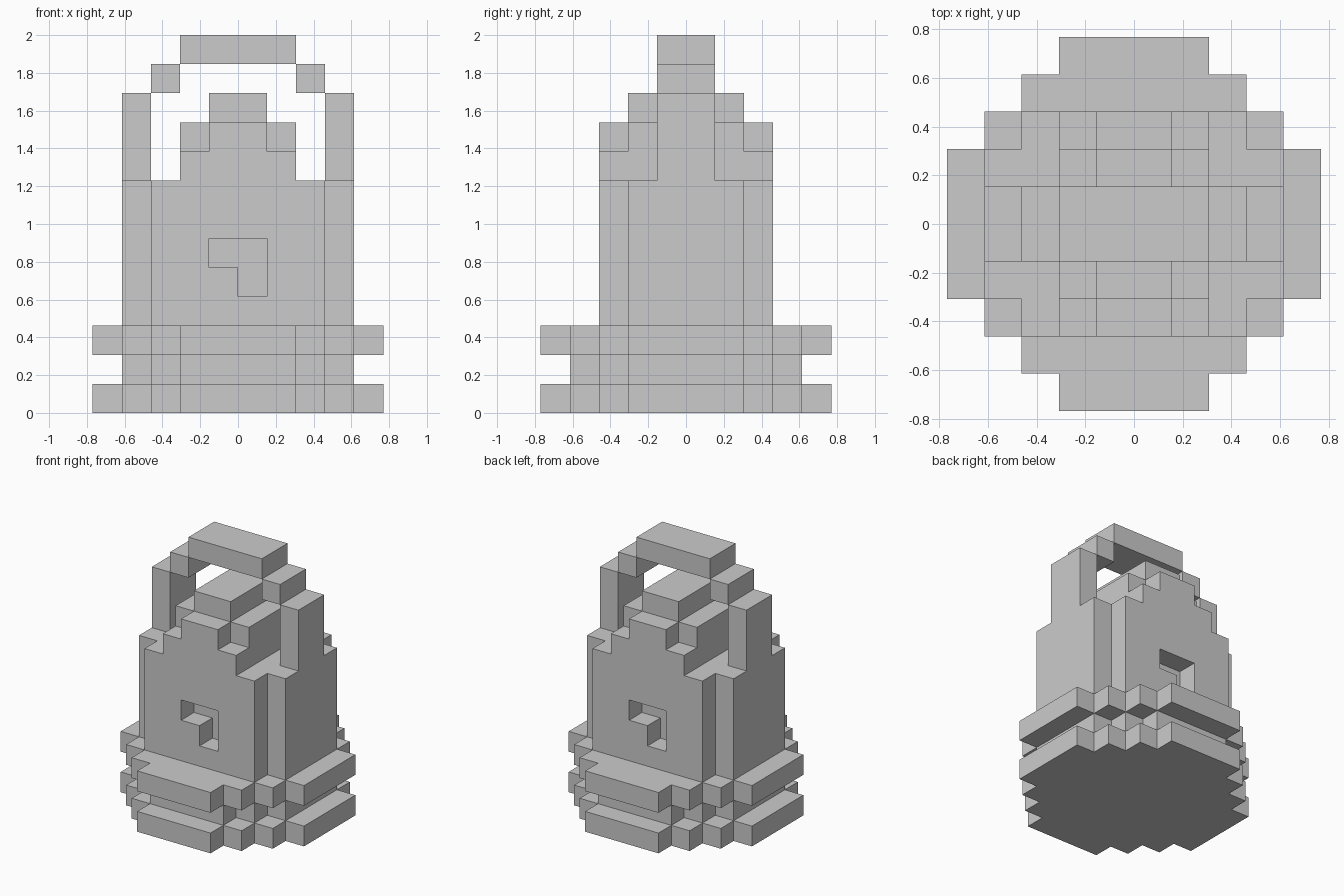
import bpy, bmesh
from mathutils import Vector

if "Cube" in bpy.data.objects:
    bpy.data.objects.remove(bpy.data.objects["Cube"])

U = 2 / 13  # one block


def extrude(name, outlines, axis, lo, hi):
    """Extrude closed 2D outlines (block units) along 'Z' (xy) or 'Y' (xz)."""
    bm = bmesh.new()
    place = (lambda a, b, t: (a, b, t)) if axis == 'Z' else (lambda a, b, t: (a, t, b))
    for pts in outlines:
        face = bm.faces.new([bm.verts.new(Vector(place(a, b, lo)) * U) for a, b in pts])
        geo = bmesh.ops.extrude_face_region(bm, geom=[face])['geom']
        move = Vector(place(0, 0, hi - lo)) * U
        bmesh.ops.translate(bm, vec=move, verts=[v for v in geo if isinstance(v, bmesh.types.BMVert)])
    bmesh.ops.recalc_face_normals(bm, faces=bm.faces)
    mesh = bpy.data.meshes.new(name)
    bm.to_mesh(mesh)
    bm.free()
    obj = bpy.data.objects.new(name, mesh)
    bpy.context.collection.objects.link(obj)
    return obj


def stepped_disc(r):
    """Blocky circle: one staircase quarter turned four times."""
    quarter = [(r, 2)]
    for i in range(1, r - 1):
        quarter += [(r - i, i + 1), (r - i, i + 2)]
    pts = []
    for _ in range(4):
        pts += quarter
        quarter = [(-y, x) for x, y in quarter]
    return pts


def symmetric(half):
    """Mirror a right-hand profile across x = 0."""
    return half + [(-x, z) for x, z in reversed(half)]


def rect(x0, x1, z0, z1):
    return [(x0, z0), (x1, z0), (x1, z1), (x0, z1)]


# Ribbed base
for name, r, z in (("base_rim", 5, 0), ("base_groove", 4, 1), ("upper_rim", 5, 2)):
    extrude(name, [stepped_disc(r)], 'Z', z, z + 1)

# Body with stepped roof
extrude("body", [symmetric([(4, 3), (4, 8), (2, 8), (2, 10), (1, 10), (1, 11)])], 'Y', -2, 2)

# Gabled end panels, each with a one-block-deep keyhole
gable = symmetric([(3, 3), (3, 8), (2, 8), (2, 9), (1, 9), (1, 10)])
keyhole = [(-1, 6), (-1, 5), (0, 5), (0, 4), (1, 4), (1, 6)]
for name, s in (("front", -1), ("back", 1)):
    panel = extrude(name + "_panel", [gable], 'Y', 2 * s, 3 * s)
    cutter = extrude(name + "_keyhole_cutter", [[(-s * x, z) for x, z in keyhole]], 'Y', 1.5 * s, 3.5 * s)
    cutter.hide_render = True
    cutter.hide_set(True)
    cut = panel.modifiers.new("keyhole", 'BOOLEAN')
    cut.operation = 'DIFFERENCE'
    cut.solver = 'EXACT'
    cut.object = cutter

# Carrying handle: posts, corner blocks, grip
sides = [r for s in (-1, 1) for r in (rect(3 * s, 4 * s, 8, 11), rect(2 * s, 3 * s, 11, 12))]
extrude("handle", sides + [rect(-2, 2, 12, 13)], 'Y', -1, 1)
